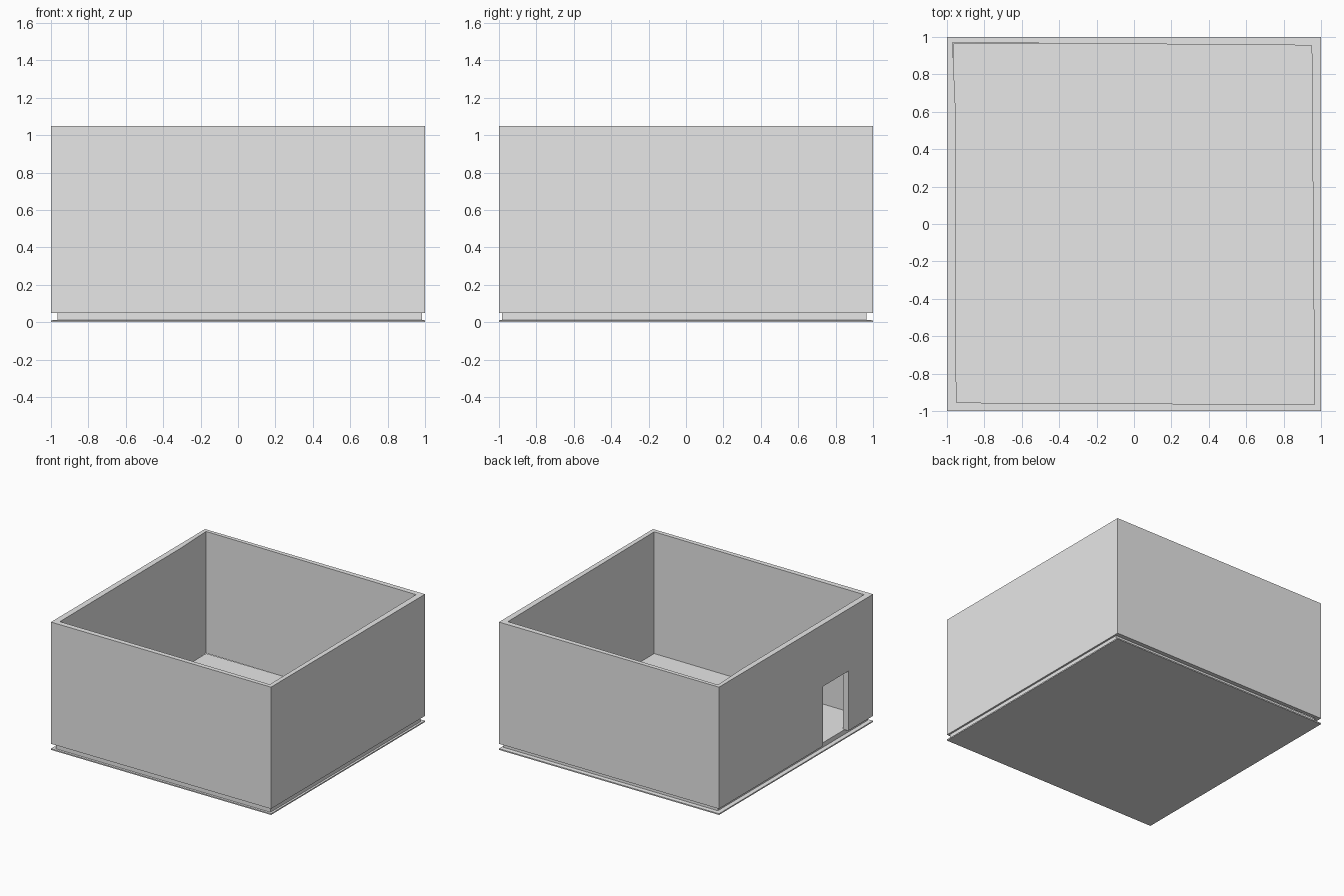
import bpy
import bmesh

if "Cube" in bpy.data.objects:
    bpy.data.objects.remove(bpy.data.objects["Cube"], do_unlink=True)

grey = bpy.data.materials.new("plain grey")
grey.use_nodes = True
colour = (0.8, 0.8, 0.8, 1)
grey.diffuse_color = colour
grey.node_tree.nodes["Principled BSDF"].inputs["Base Color"].default_value = colour


def loft(name, rings, closed=False):
    """Skin a stack of (outline, height) rings; cap the ends unless closed."""
    bm = bmesh.new()
    loops = [[bm.verts.new((x, y, z)) for x, y in outline] for outline, z in rings]
    pairs = list(zip(loops, loops[1:]))
    if closed:
        pairs.append((loops[-1], loops[0]))
    else:
        bm.faces.new(loops[0])
        bm.faces.new(loops[-1])
    for low, high in pairs:
        n = len(low)
        for i in range(n):
            j = (i + 1) % n
            bm.faces.new((low[i], low[j], high[j], high[i]))
    bmesh.ops.recalc_face_normals(bm, faces=bm.faces)
    mesh = bpy.data.meshes.new(name)
    bm.to_mesh(mesh)
    bm.free()
    mesh.materials.append(grey)
    obj = bpy.data.objects.new(name, mesh)
    bpy.context.collection.objects.link(obj)
    return obj


def rectangle(x0, x1, y0, y1):
    return [(x0, y0), (x1, y0), (x1, y1), (x0, y1)]


outer = rectangle(-1, 1, -1, 1)
plinth = rectangle(-0.965, 0.985, -0.985, 0.965)
floor_z, top_z = 0.05, 1.05

# Thin floor plate with a recessed plinth carrying the walls
loft("floor_base", [(outer, 0), (outer, 0.01), (plinth, 0.012), (plinth, floor_z)])

# Slightly uneven hand-built walls, open at the top
wall_outer = outer + [(-1, 0.63)]
wall_inner = [(-0.95, -0.955), (0.965, -0.965), (0.95, 0.955), (-0.97, 0.97), (-0.955, 0.63)]
walls = loft("walls", [(wall_outer, floor_z), (wall_outer, top_z),
                       (wall_inner, top_z), (wall_inner, floor_z)], closed=True)

# Doorway through the right-hand wall
cutter = loft("doorway_cutter", [(rectangle(-1.2, -0.8, -0.68, -0.35), 0.0),
                                 (rectangle(-1.2, -0.8, -0.68, -0.35), 0.54)])
cutter.hide_render = True
cutter.hide_set(True)
doorway = walls.modifiers.new("doorway", 'BOOLEAN')
doorway.operation = 'DIFFERENCE'
doorway.solver = 'EXACT'
doorway.object = cutter
